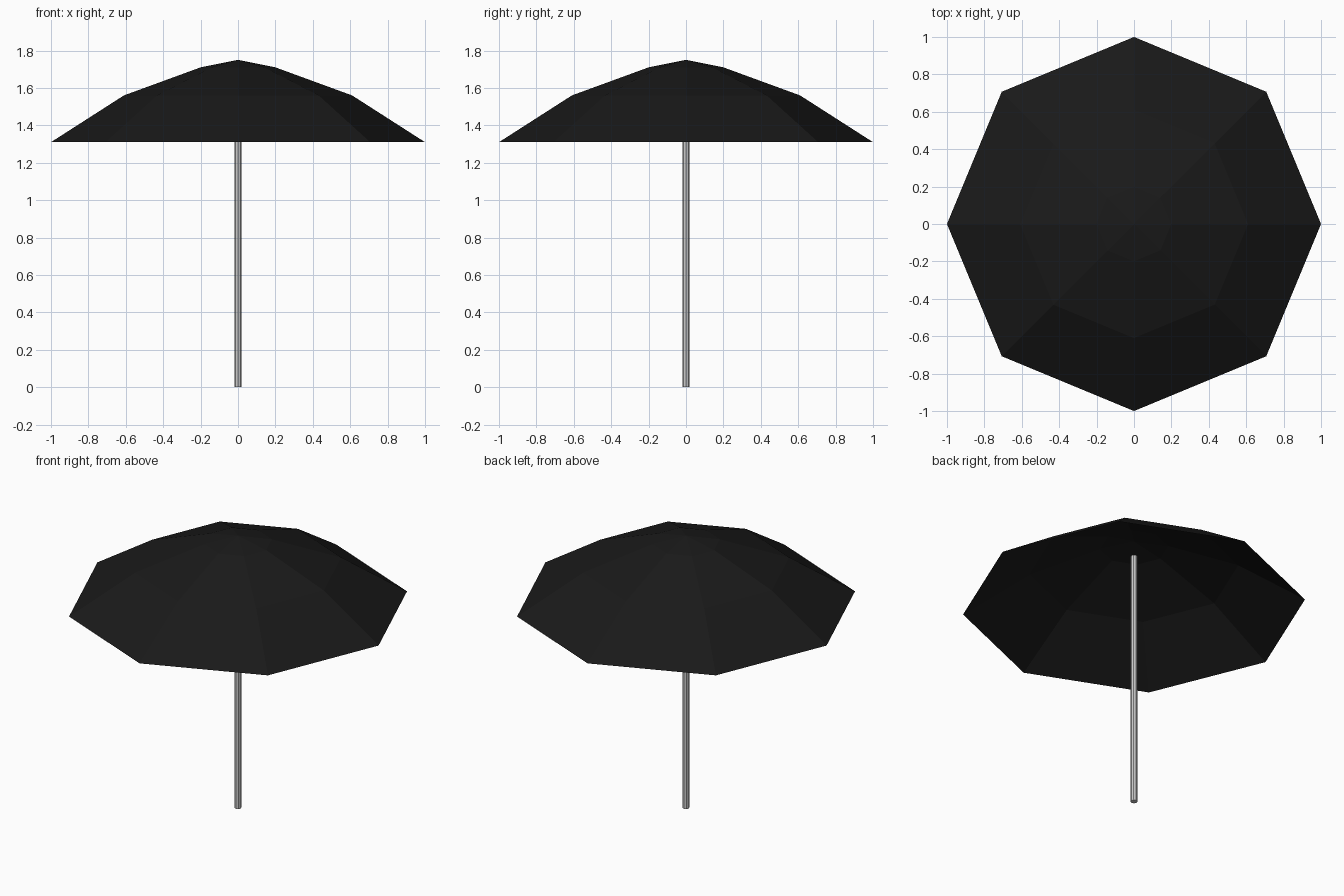
import bpy, bmesh
from math import sin, cos, pi

if "Cube" in bpy.data.objects:
    bpy.data.objects.remove(bpy.data.objects["Cube"])

SIDES = 8


def material(name, color):
    mat = bpy.data.materials.new(name)
    mat.diffuse_color = color
    mat.use_nodes = True
    mat.node_tree.nodes["Principled BSDF"].inputs["Base Color"].default_value = mat.diffuse_color
    return mat


def finish(name, bm):
    mesh = bpy.data.meshes.new(name)
    bm.to_mesh(mesh)
    bm.free()
    obj = bpy.data.objects.new(name, mesh)
    bpy.context.collection.objects.link(obj)
    return obj


# Canopy: thin eight-sided dome, flat panels, open underneath
bm = bmesh.new()
apex = bm.verts.new((0, 0, 1.75))
rings = []
for r, z in [(0.2, 1.71), (0.61, 1.56), (1.0, 1.31)]:
    rings.append([bm.verts.new((r * cos(2 * pi * i / SIDES),
                                r * sin(2 * pi * i / SIDES), z))
                  for i in range(SIDES)])
for i in range(SIDES):
    j = (i + 1) % SIDES
    bm.faces.new((apex, rings[0][i], rings[0][j]))
    for upper, lower in zip(rings, rings[1:]):
        bm.faces.new((upper[i], lower[i], lower[j], upper[j]))
canopy = finish("canopy", bm)
canopy.data.materials.append(material("black_fabric", (0.01, 0.01, 0.01, 1)))

# Pole: slim capped post ending just under the canopy
bpy.ops.mesh.primitive_cylinder_add(vertices=SIDES, radius=0.02, depth=1.65,
                                    location=(0, 0, 0.825))
bpy.context.object.name = "pole"
